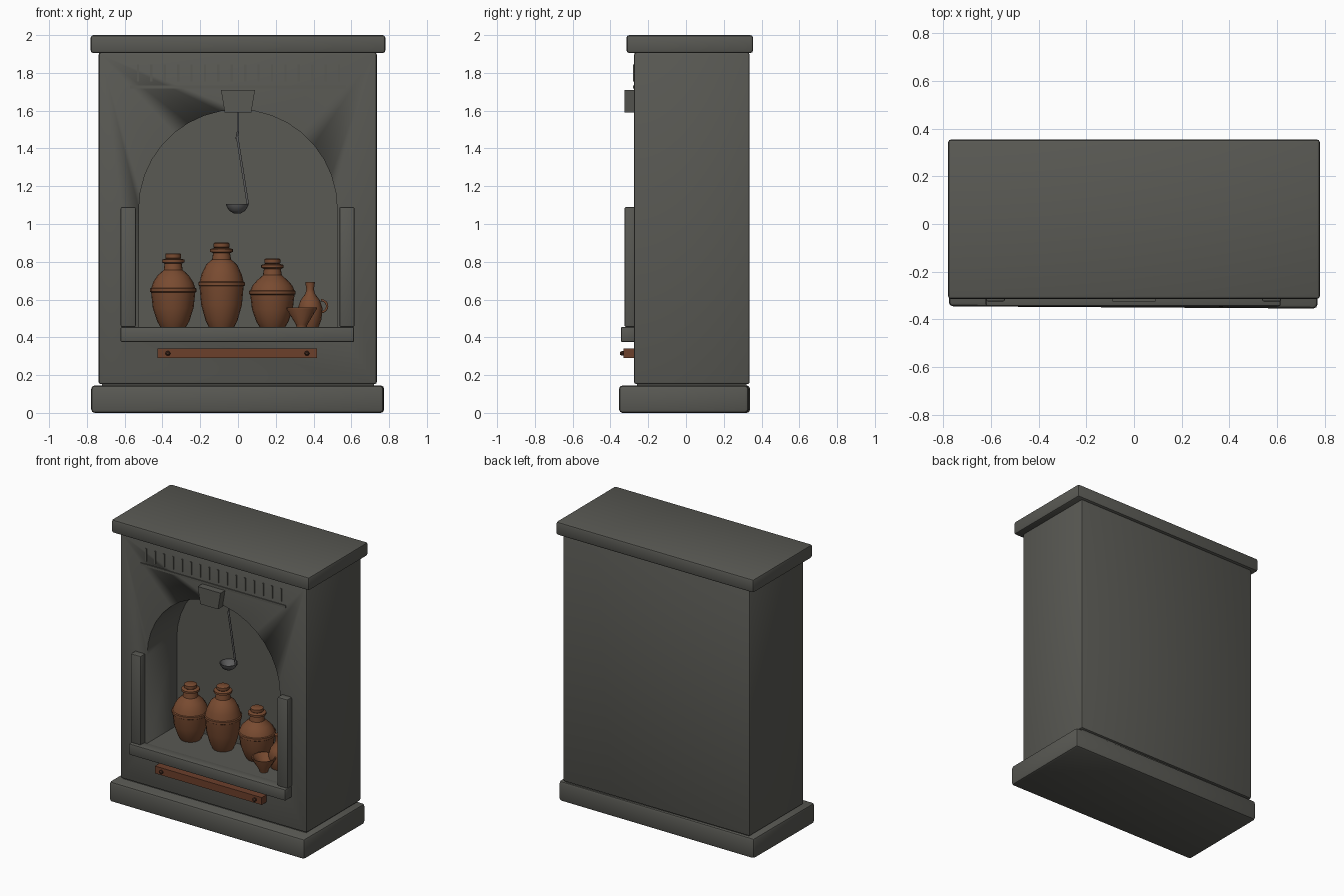
import bpy, bmesh, math
from mathutils import Vector

cube = bpy.data.objects.get("Cube")
if cube:
    bpy.data.objects.remove(cube, do_unlink=True)


def material(name, rgb):
    m = bpy.data.materials.new(name)
    m.use_nodes = True
    m.diffuse_color = (*rgb, 1)
    m.node_tree.nodes["Principled BSDF"].inputs["Base Color"].default_value = (*rgb, 1)
    return m


STONE = material("grey stone", (0.10, 0.10, 0.088))
CLAY = material("fired clay", (0.19, 0.07, 0.03))
WOOD = material("brown wood", (0.15, 0.05, 0.024))
IRON = material("dull iron", (0.11, 0.11, 0.11))
DARK = material("dark peg", (0.06, 0.025, 0.015))


def finish(name, bm, mat, smooth=True):
    bmesh.ops.recalc_face_normals(bm, faces=bm.faces)
    mesh = bpy.data.meshes.new(name)
    bm.to_mesh(mesh)
    bm.free()
    ob = bpy.data.objects.new(name, mesh)
    bpy.context.collection.objects.link(ob)
    mesh.materials.append(mat)
    bpy.ops.object.select_all(action="DESELECT")
    ob.select_set(True)
    bpy.context.view_layer.objects.active = ob
    if smooth:
        bpy.ops.object.shade_smooth_by_angle(angle=math.radians(35))
    return ob


def prism(name, outline, y0, y1, mat, bevel=0.0):
    """Extrude an (x, z) outline from y0 back to y1."""
    bm = bmesh.new()
    face = bm.faces.new([bm.verts.new((x, y0, z)) for x, z in outline])
    ext = bmesh.ops.extrude_face_region(bm, geom=[face])
    moved = [v for v in ext["geom"] if isinstance(v, bmesh.types.BMVert)]
    bmesh.ops.translate(bm, verts=moved, vec=(0, y1 - y0, 0))
    if bevel:
        bmesh.ops.bevel(bm, geom=bm.edges[:], offset=bevel, segments=2,
                        profile=0.5, affect="EDGES")
    return finish(name, bm, mat)


def block(name, x0, x1, y0, y1, z0, z1, mat, bevel=0.0):
    return prism(name, [(x0, z0), (x1, z0), (x1, z1), (x0, z1)], y0, y1, mat, bevel)


def lathe(name, profile, location, mat, sides=20):
    """Spin an (r, z) profile about the vertical axis."""
    bm = bmesh.new()
    rings = []
    for r, z in profile:
        rings.append([bm.verts.new((r * math.cos(a), r * math.sin(a), z))
                      for a in (math.tau * i / sides for i in range(sides))])
    for lo, hi in zip(rings, rings[1:]):
        for i in range(sides):
            j = (i + 1) % sides
            bm.faces.new((lo[i], lo[j], hi[j], hi[i]))
    bm.faces.new(rings[0])
    bm.faces.new(rings[-1])
    ob = finish(name, bm, mat)
    ob.location = location
    return ob


def rod(name, points, radius, mat):
    """Round rod along a path."""
    curve = bpy.data.curves.new(name, "CURVE")
    curve.dimensions = "3D"
    curve.bevel_depth = radius
    curve.bevel_resolution = 1
    curve.use_fill_caps = True
    spline = curve.splines.new("POLY")
    spline.points.add(len(points) - 1)
    for p, co in zip(spline.points, points):
        p.co = (*co, 1)
    curve.materials.append(mat)
    ob = bpy.data.objects.new(name, curve)
    bpy.context.collection.objects.link(ob)
    return ob


FRONT = -0.275
FLOOR = 0.455

# Stone slabs and body
block("top_slab", -0.78, 0.78, -0.315, 0.355, 1.905, 2.0, STONE, 0.014)
base = block("base_slab", -0.775, 0.772, -0.35, 0.335, 0, 0.145, STONE, 0.018)
base.rotation_euler.z = -0.006
block("base_joint", -0.72, 0.72, -0.26, 0.32, 0.13, 0.17, STONE)
body = block("body", -0.738, 0.735, FRONT, 0.337, 0.152, 1.908, STONE, 0.012)

# Arched niche cut into the body
R, SPRING = 0.525, 1.08
arch = [(-R, FLOOR), (R, FLOOR)]
arch += [(R * math.cos(a), SPRING + R * math.sin(a))
         for a in (math.pi * i / 18 for i in range(19))]
cutter = prism("niche_cutter", arch, FRONT - 0.2, 0.06, STONE)
cutter.hide_render = True
cut = body.modifiers.new("niche", "BOOLEAN")
cut.operation = "DIFFERENCE"
cut.solver = "EXACT"
cut.object = cutter
bpy.context.view_layer.objects.active = body
bpy.ops.object.modifier_apply(modifier=cut.name)
bpy.data.objects.remove(cutter, do_unlink=True)

# Trim around the niche
block("sill", -0.622, 0.615, -0.345, FRONT + 0.01, 0.375, FLOOR, STONE, 0.008)
for side, x in (("right", -0.581), ("left", 0.577)):
    block(side + "_pillar", x - 0.04, x + 0.04, -0.325, FRONT + 0.01, FLOOR, 1.09, STONE, 0.008)
prism("keystone", [(-0.07, 1.59), (0.07, 1.59), (0.09, 1.71), (-0.09, 1.71)],
      -0.325, FRONT + 0.01, STONE)

# Carved frieze: a ledge with a row of plain upright notches
block("frieze_line", -0.573, 0.573, FRONT - 0.006, FRONT + 0.01, 1.717, 1.733, STONE)
for i in range(16):
    x = -0.53 + i * 0.071
    block("frieze_stroke", x - 0.006, x + 0.006, FRONT - 0.006, FRONT + 0.01,
          1.755, 1.845, STONE)

# Wooden rail with pegs
block("rail", -0.425, 0.418, -0.33, FRONT + 0.01, 0.29, 0.342, WOOD)
for x in (-0.371, 0.365):
    peg = lathe("rail_peg", [(0.013, 0), (0.013, 0.012), (0.007, 0.02)],
                (x, -0.329, 0.315), DARK, 10)
    peg.rotation_euler.x = math.pi / 2


# Three lidded storage jars: centre, total height, ridge height
def jar(name, x, height, ridge):
    neck = height - 0.088
    t = ridge / 0.195
    profile = [(0.068, 0), (0.085, 0.03 * t), (0.108, 0.10 * t), (0.117, ridge - 0.012),
               (0.123, ridge - 0.008), (0.123, ridge + 0.008), (0.116, ridge + 0.012),
               (0.106, ridge + (neck - ridge) * 0.4), (0.082, neck - 0.028),
               (0.05, neck), (0.045, height - 0.055), (0.06, height - 0.048),
               (0.06, height - 0.034), (0.038, height - 0.028), (0.042, height - 0.024),
               (0.042, height - 0.004), (0.036, height)]
    lathe(name, profile, (x, -0.045, FLOOR), CLAY)


jar("right_jar", -0.343, 0.39, 0.195)
jar("middle_jar", -0.087, 0.446, 0.228)
jar("left_jar", 0.182, 0.362, 0.182)

# Small jug with a loop handle
JUG = Vector((0.382, -0.09, FLOOR))
lathe("jug", [(0.045, 0), (0.06, 0.04), (0.065, 0.10), (0.052, 0.14), (0.026, 0.175),
              (0.02, 0.20), (0.026, 0.237)], JUG, CLAY, 16)
loop = [JUG + Vector((0.057 + 0.033 * math.sin(a), 0, 0.11 + 0.032 * math.cos(a)))
        for a in (math.pi * i / 8 for i in range(9))]
rod("jug_handle", loop, 0.007, CLAY)

# Conical cup, open at the top
lathe("cup", [(0.028, 0), (0.03, 0.012), (0.08, 0.095), (0.08, 0.103), (0.073, 0.103),
              (0.02, 0.025)], (0.337, -0.19, FLOOR), CLAY, 16)

# Hanging ladle
LY = -0.1
rod("ladle_hook", [(0, LY, 1.61), (0, LY, 1.49), (-0.008, LY, 1.45)], 0.006, IRON)
rod("ladle_handle", [(-0.006, LY, 1.47), (0.012, LY, 1.36), (0.052, LY, 1.105)], 0.007, IRON)
lathe("ladle_bowl", [(0.018, 0), (0.042, 0.014), (0.057, 0.038), (0.06, 0.05),
                     (0.054, 0.05), (0.035, 0.02), (0.012, 0.008)],
      (-0.004, LY, 1.056), IRON, 16)
